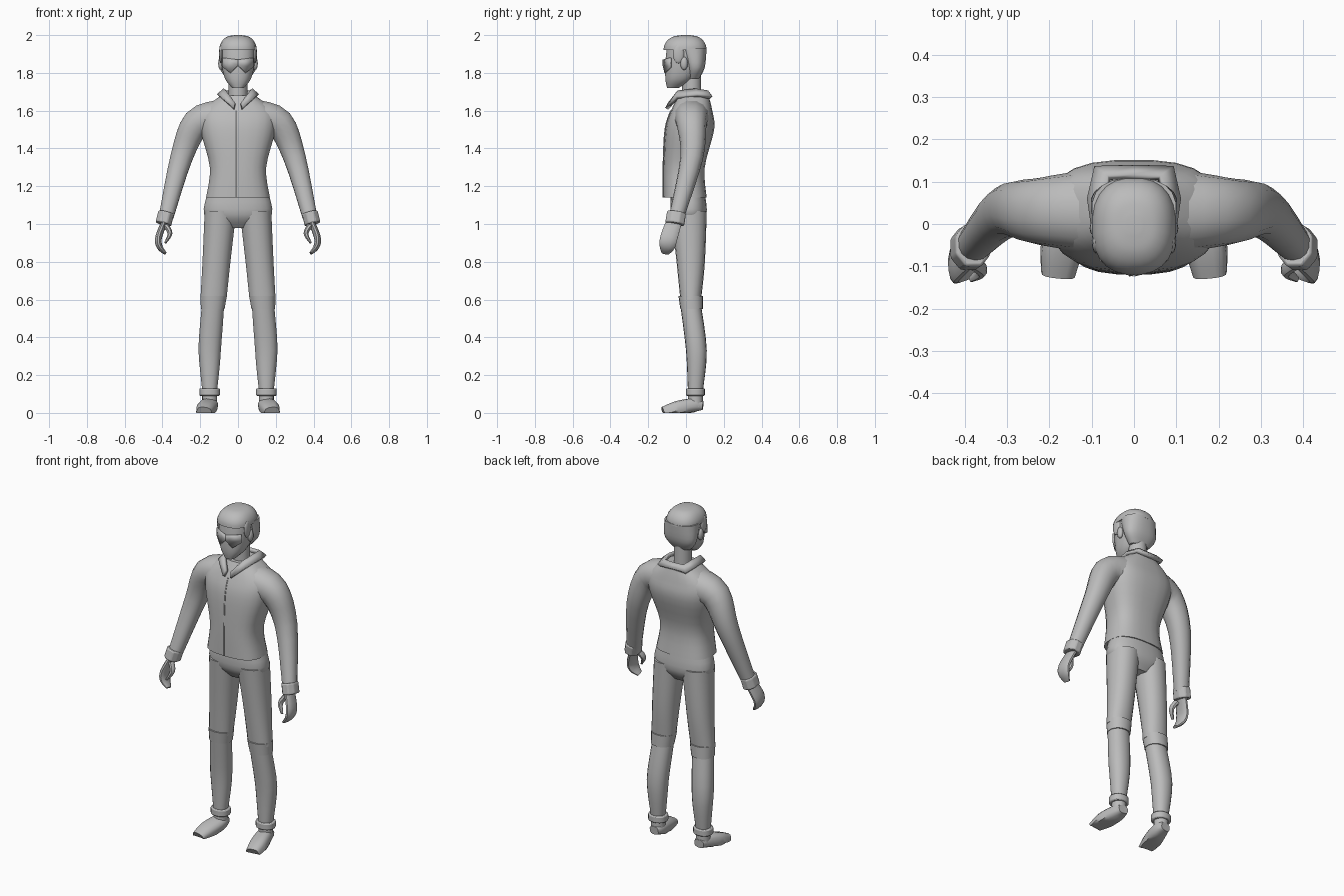
import bpy, bmesh, math
from mathutils import Matrix, Vector

cube = bpy.data.objects.get("Cube")
if cube:
    bpy.data.objects.remove(cube, do_unlink=True)

grey = bpy.data.materials.new("plain_grey")
grey.use_nodes = True
tone = (0.5, 0.5, 0.5, 1)
grey.diffuse_color = tone
grey.node_tree.nodes["Principled BSDF"].inputs["Base Color"].default_value = tone
parts = []


def finish(bm, name):
    bmesh.ops.recalc_face_normals(bm, faces=bm.faces)
    mesh = bpy.data.meshes.new(name)
    bm.to_mesh(mesh)
    bm.free()
    mesh.materials.append(grey)
    obj = bpy.data.objects.new(name, mesh)
    bpy.context.collection.objects.link(obj)
    parts.append(obj)
    return obj


def smooth(keys, steps=4):
    """Run a soft curve through rows of key values."""
    keys = [Vector(key) for key in keys]
    last = len(keys) - 1
    slopes = [(keys[min(i + 1, last)] - keys[max(i - 1, 0)]) / 2 for i in range(last + 1)]
    rows = []
    for i in range(last):
        start, end = keys[i], keys[i + 1]
        for step in range(steps):
            t = step / steps
            ease = t * t * (3 - 2 * t)
            bend = t * (1 - t)
            rows.append(start.lerp(end, ease)
                        + slopes[i] * bend * (1 - t) - slopes[i + 1] * bend * t)
    return rows + [keys[last]]


def oval(width, depth, sides, power):
    points = []
    for i in range(sides):
        angle = math.tau * (i + 0.5) / sides
        c, s = math.cos(angle), math.sin(angle)
        points.append(Vector((math.copysign(abs(c) ** (2 / power), c) * width,
                              math.copysign(abs(s) ** (2 / power), s) * depth, 0)))
    return points


def skin(name, rings, mirror):
    """Join equal rings of points into a capped tube."""
    bm = bmesh.new()
    loops = [[bm.verts.new((p.x * mirror, p.y, max(p.z, 0))) for p in ring]
             for ring in rings]
    for lower, upper in zip(loops, loops[1:]):
        for i in range(len(lower)):
            bm.faces.new((lower[i - 1], lower[i], upper[i], upper[i - 1]))
    bm.faces.new(loops[0])
    bm.faces.new(loops[-1])
    return finish(bm, name)


def stack(name, levels, sides=20, power=2.4, mirror=1, lean=None):
    """Level rings, each keyed by height, half width, front and back."""
    rings = []
    for z, width, front, back in smooth(levels):
        middle = Vector((lean(z) if lean else 0, (front + back) / 2, z))
        rings.append([middle + p for p in oval(width, (back - front) / 2, sides, power)])
    return skin(name, rings, mirror)


def tube(name, path, sides=12, depth=1.0, power=2.2, mirror=1):
    """Rings square to a path, each keyed by its centre and half width."""
    path = smooth(path)
    rings = []
    for i, key in enumerate(path):
        ahead = path[min(i + 1, len(path) - 1)].xyz
        behind = path[max(i - 1, 0)].xyz
        turn = Vector((0, 0, -1)).rotation_difference(ahead - behind)
        ring = oval(key.w, key.w * depth, sides, power)
        rings.append([key.xyz + turn @ p for p in ring])
    return skin(name, rings, mirror)


def ball(name, place, size):
    bm = bmesh.new()
    shape = Matrix.LocRotScale(Vector(place), None, Vector(size))
    bmesh.ops.create_uvsphere(bm, u_segments=12, v_segments=8, radius=1, matrix=shape)
    return finish(bm, name)


def cylinder(name, place, radius, height):
    bm = bmesh.new()
    bmesh.ops.create_cone(bm, cap_ends=True, segments=16, radius1=radius, radius2=radius,
                          depth=height, matrix=Matrix.Translation(place))
    return finish(bm, name)


def thicken(obj, amount):
    solid = obj.modifiers.new("thickness", "SOLIDIFY")
    solid.thickness, solid.offset = amount, 0


def soften(obj):
    edge = obj.modifiers.new("soft_edge", "BEVEL")
    edge.width, edge.segments, edge.limit_method = 0.006, 2, "ANGLE"


# Shirt with its front seam, trouser top and neck
shirt_levels = [(1.14, .17, -.12, .11), (1.3, .15, -.12, .1), (1.5, .2, -.11, .15),
                (1.6, .19, -.08, .14), (1.68, .09, -.04, .12)]
stack("shirt", shirt_levels, sides=24, power=2.7)
tube("front_seam", [(-.01, front, z, .004) for z, width, front, back in shirt_levels[:4]],
     sides=6)
stack("trouser_top", [(1.17, .16, -.08, .1), (1.05, .18, -.08, .11), (.98, .08, -.03, .07)],
      sides=24)
cylinder("neck", (0, .03, 1.72), .05, .2)

# Head, domed hair and hair at the back
stack("head", [(1.72, .03, -.1, -.04), (1.77, .07, -.11, .04),
               (1.86, .09, -.11, .09), (1.95, .09, -.1, .09)])
dome = []
for step in range(6):
    angle = math.radians(17 * step)
    spread = math.cos(angle) ** .7
    dome.append((1.92 + .08 * math.sin(angle), .1 * spread, -.12 * spread, .11 * spread))
stack("hair_top", dome, sides=24)
stack("hair_back", [(1.77, .06, .01, .07), (1.83, .1, 0, .1), (1.93, .1, -.04, .11)])

# Eyewear wrapped round the face
bm = bmesh.new()
lens = [(0, 1.87), (.08, 1.88), (.08, 1.83), (.04, 1.8), (0, 1.84)]
for mirror in (1, -1):
    bm.faces.new([bm.verts.new((x * mirror, 6 * x * x - .12, z)) for x, z in lens])
thicken(finish(bm, "eyewear"), .009)

# Folded collar, flaring outward and down from its inner edge
inner = [(0, .11, 1.7), (.06, .11, 1.7), (.07, .05, 1.71), (.06, -.04, 1.7),
         (.015, -.085, 1.64)]
edge = [(-x, y, z) for x, y, z in inner[:0:-1]] + inner
bm = bmesh.new()
rows = [(bm.verts.new((x, y, z)), bm.verts.new((x * 1.5, y * 1.2, z - .03)))
        for x, y, z in edge]
for near, far in zip(rows, rows[1:]):
    bm.faces.new((near[0], far[0], far[1], near[1]))
thicken(finish(bm, "collar"), .02)


def leg_lean(z):
    return min(.15, .15 - .08 * (z - .35))


for mirror, label in ((1, "left_"), (-1, "right_")):
    # Ear and sideburn
    ball(label + "ear", (.09 * mirror, -.01, 1.85), (.015, .02, .035))
    ball(label + "sideburn", (.09 * mirror, -.04, 1.9), (.01, .03, .05))

    # Sleeve, cuff, hand and thumb
    tube(label + "sleeve", [(.1, .03, 1.56, .1), (.22, .03, 1.53, .08),
                            (.3, .03, 1.35, .06), (.38, -.05, 1.04, .04)],
         sides=14, mirror=mirror)
    soften(tube(label + "sleeve_cuff", [(.38, -.05, 1.06, .045), (.395, -.06, 1, .045)],
                sides=8, depth=1.2, mirror=mirror))
    tube(label + "hand", [(.385, -.06, 1.02, .016), (.42, -.09, .93, .018),
                          (.415, -.1, .88, .016), (.385, -.11, .845, .008)],
         depth=2.6, mirror=mirror)
    tube(label + "thumb", [(.38, -.09, .99, .015), (.36, -.11, .95, .013),
                           (.385, -.13, .9, .006)], sides=8, depth=1.3, mirror=mirror)

    # Trouser leg with a raised knee panel and a cuff
    leg = dict(sides=18, power=2.2, mirror=mirror, lean=leg_lean)
    stack(label + "thigh", [(1.07, .085, -.08, .11), (.8, .075, -.05, .1),
                            (.6, .07, -.03, .08)], **leg)
    stack(label + "knee_panel", [(.62, .07, -.04, .09), (.55, .064, -.03, .09)], **leg)
    stack(label + "shin", [(.57, .06, -.03, .08), (.33, .06, 0, .11),
                           (.12, .04, .01, .09)], **leg)
    soften(stack(label + "trouser_cuff", [(.13, .055, 0, .1), (.09, .055, 0, .1)], **leg))

    # Ankle and shoe
    cylinder(label + "ankle", (.15 * mirror, .05, .08), .04, .1)
    tube(label + "shoe", [(.15, .09, .04, .03), (.15, .04, .04, .045),
                          (.17, -.05, .02, .05), (.18, -.12, 0, .04)],
         depth=.8, power=2.8, mirror=mirror)

# Smooth shading with sharp rims kept
bpy.ops.object.select_all(action="DESELECT")
for obj in parts:
    obj.select_set(True)
bpy.context.view_layer.objects.active = parts[0]
bpy.ops.object.shade_smooth_by_angle(angle=math.radians(40))
